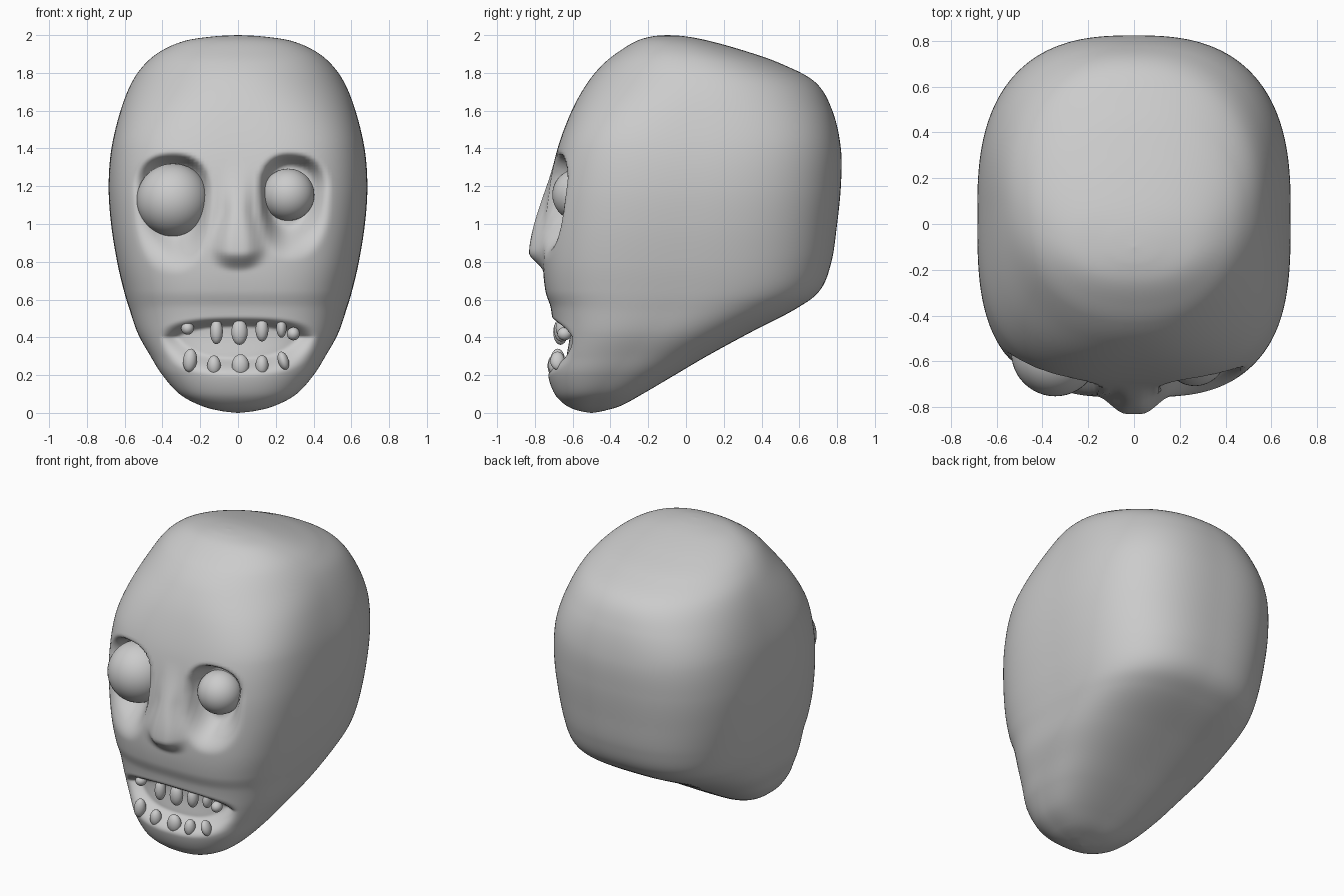
import bpy, bmesh
from math import sin, cos, pi, radians

if "Cube" in bpy.data.objects:
    bpy.data.objects.remove(bpy.data.objects["Cube"])


def smooth(v, a, b):
    t = max(0.0, min(1.0, (v - a) / (b - a)))
    return t * t * (3 - 2 * t)


def finish(bm, name):
    bmesh.ops.recalc_face_normals(bm, faces=bm.faces)
    for f in bm.faces:
        f.smooth = True
    me = bpy.data.meshes.new(name)
    bm.to_mesh(me)
    bm.free()
    ob = bpy.data.objects.new(name, me)
    bpy.context.collection.objects.link(ob)
    return ob


def ellipsoid(name, loc, radii, tilt=0, seg=32):
    bm = bmesh.new()
    bmesh.ops.create_uvsphere(bm, u_segments=seg, v_segments=seg // 2, radius=1)
    ob = finish(bm, name)
    ob.location, ob.scale = loc, radii
    ob.rotation_euler = (0, radians(tilt), 0)
    return ob


# Head outline per height: z, half width, front y, back y
ROWS = [
    (0.00, .004, -.504, -.496), (.012, .10, -.57, -.43), (.04, .20, -.635, -.34),
    (.10, .31, -.695, -.23), (.20, .40, -.73, -.06), (.30, .463, -.722, .11),
    (.42, .53, -.705, .33), (.55, .575, -.715, .58), (.65, .605, -.745, .71),
    (.80, .64, -.757, .77), (1.0, .672, -.745, .80), (1.2, .685, -.722, .82),
    (1.4, .67, -.68, .82), (1.6, .622, -.605, .775), (1.75, .562, -.52, .685),
    (1.85, .49, -.435, .50), (1.92, .40, -.345, .30), (1.97, .28, -.26, .12),
    (1.993, .13, -.18, .0), (2.0, .004, -.104, -.096)]
STEPS, SEG = 13, 224


def catmull(i, t):
    p = [ROWS[max(0, min(len(ROWS) - 1, i + k))] for k in (-1, 0, 1, 2)]
    return [0.5 * (2 * b + (c - a) * t + (2 * a - 5 * b + 4 * c - d) * t * t
                   + (3 * b - a - 3 * c + d) * t ** 3) for a, b, c, d in zip(*p)]


def socket(x, z, cx, cz, inner, outer, up, down, depth):
    # crisp under the brow and beside the nose, fading out into the cheek
    out = (x - cx) * (1 if cx > 0 else -1)
    dx = out / (outer if out > 0 else inner)
    dz = (z - cz) / (up if z > cz else down)
    q = (abs(dx) ** 2.4 + abs(dz) ** 2.4) ** (1 / 2.4)
    soft = min(1, max(0, dx) * (1 - max(0, min(1, dz))) + max(0, -dz))
    return depth * (1 - smooth(q, 0.65 - 0.4 * soft, 1.0))


def mouth(x, z):
    dz = (z - 0.40) / (0.11 if z > 0.40 else 0.21)
    q = (abs(x / 0.42) ** 2.6 + abs(dz) ** 2.6) ** (1 / 2.6)
    inner = 0.75 - 0.5 * min(1, abs(dz))
    return 0.09 * (1 - smooth(q, inner, 1.0))


def nose(x, z):
    height = 0.075 * smooth(-z, -1.35, -0.85)
    height *= smooth(z, 0.745 + 2.0 * x * x, 0.85 + 1.5 * x * x)
    half = 0.09 + 0.07 * smooth(-z, -1.1, -0.86)
    return height * (1 - smooth(abs(x) / half, 0.2, 1.05))


def carve(x, z):
    return (max(socket(x, z, -.34, 1.16, .20, .23, .22, .43, .15),
                socket(x, z, .275, 1.16, .17, .22, .22, .36, .15))
            + mouth(x, z) - nose(x, z))


def squareness(z, front):
    # rounder at crown and chin, boxier through the cheeks and underside
    low, high = (2.4, 3.2) if front else (3.0, 2.65)
    n = low + (high - low) * smooth(z, 0.1, 0.6 if front else 0.9)
    return n + (2.15 - n) * smooth(z, 1.4, 1.85)


# Head: stacked rounded rings, with the face carved into the front
bm = bmesh.new()
rings = []
for i in range(len(ROWS) - 1):
    for s in range(STEPS + (i == len(ROWS) - 2)):
        z, w, f, b = catmull(i, s / STEPS)
        w, mid, d = max(w, .002), (f + b) / 2, max((b - f) / 2, .002)
        ring = []
        for k in range(SEG):
            a = 2 * pi * k / SEG
            c, sn = cos(a), sin(a)
            n = squareness(z, sn < 0)
            r = (abs(c / w) ** n + abs(sn / d) ** n) ** (-1 / n)
            x, y = r * c, mid + r * sn
            if sn < 0:
                y += carve(x, z) * smooth(-sn, 0.0, 0.35)
            ring.append(bm.verts.new((x, y, z)))
        rings.append(ring)
for lo, hi in zip(rings, rings[1:]):
    for k in range(SEG):
        j = (k + 1) % SEG
        bm.faces.new((lo[k], lo[j], hi[j], hi[k]))
bm.faces.new(rings[0])
bm.faces.new(rings[-1])
finish(bm, "head")

# Eyes: one large, one small
ellipsoid("large_eye", (-.344, -.56, 1.127), (.193,) * 3, seg=48)
ellipsoid("small_eye", (.266, -.57, 1.155), (.138,) * 3, seg=48)

# Teeth: x, z, half width, half height, tilt
UPPER = [(-.267, .448, .034, .034, 0), (-.114, .430, .034, .066, 0),
         (.008, .428, .043, .068, 0), (.127, .440, .034, .062, 0),
         (.23, .450, .027, .052, 0), (.293, .419, .034, .035, 0)]
LOWER = [(-.254, .278, .037, .062, 6), (-.127, .250, .036, .054, 0),
         (.013, .250, .046, .060, 0), (.127, .252, .034, .054, 0),
         (.24, .276, .028, .050, -18)]
for label, row, y0 in (("upper_tooth", UPPER, -.665), ("lower_tooth", LOWER, -.695)):
    for i, (x, z, rx, rz, tilt) in enumerate(row):
        ellipsoid(f"{label}_{i + 1}", (x, y0 + 0.25 * x * x, z), (rx, .038, rz), tilt, 24)
